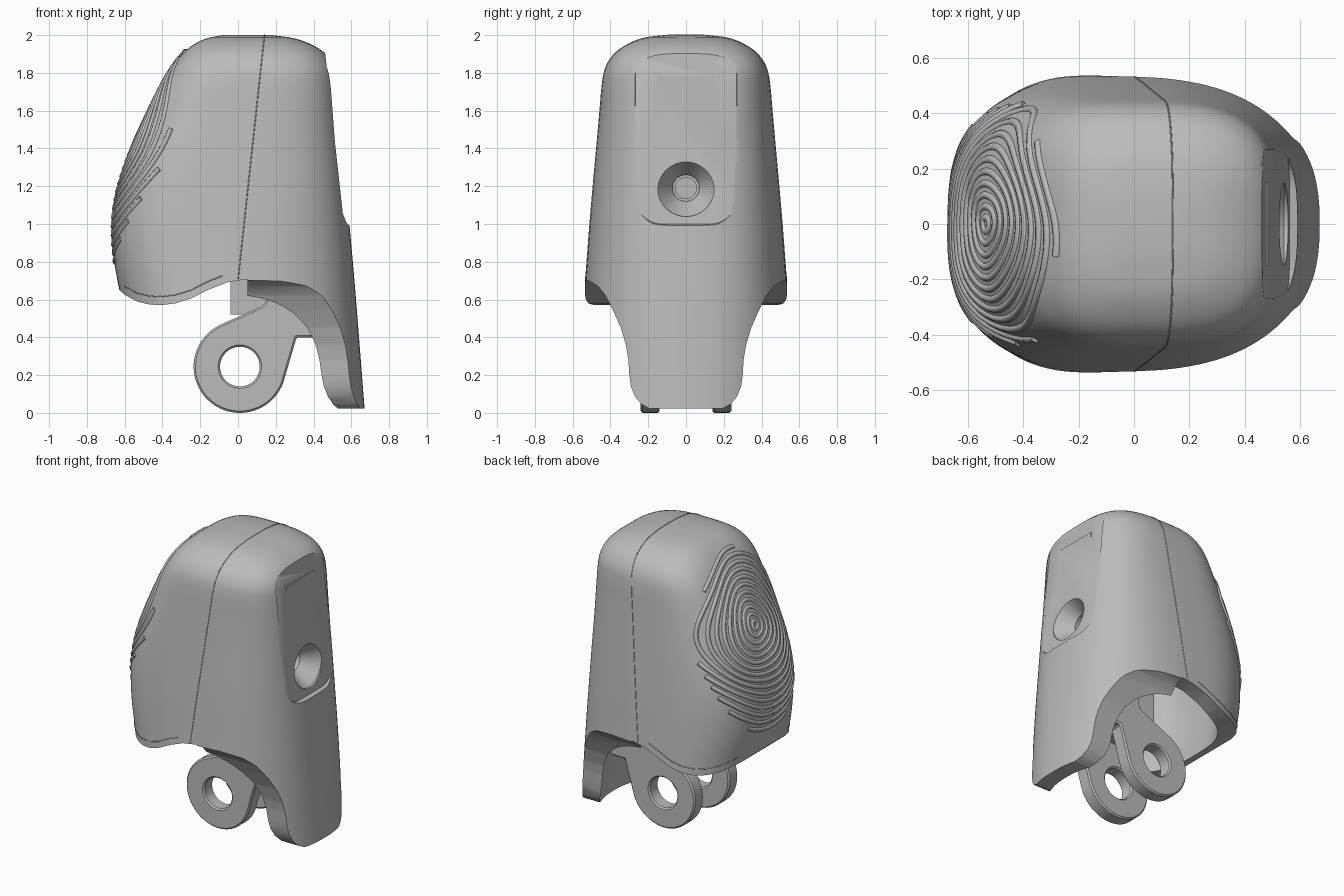
import bpy
import bmesh
import math
from mathutils import Vector

if "Cube" in bpy.data.objects:
    bpy.data.objects.remove(bpy.data.objects["Cube"])

grey = bpy.data.materials.new("plain grey")
grey.use_nodes = True
grey.diffuse_color = (0.5, 0.5, 0.5, 1)
grey.node_tree.nodes["Principled BSDF"].inputs["Base Color"].default_value = (0.5, 0.5, 0.5, 1)

# Body profile: height, back edge, front edge, half width
PROFILE = [
    (0.0, -.55, .672, .58), (0.6, -.62, .625, .54), (0.8, -.655, .608, .525),
    (1.0, -.665, .59, .51), (1.2, -.635, .573, .493), (1.4, -.565, .555, .475),
    (1.6, -.475, .54, .457), (1.75, -.4, .527, .443), (1.83, -.35, .51, .425),
    (1.9, -.295, .465, .38), (1.95, -.235, .39, .31), (1.985, -.16, .29, .22),
    (2.0, -.08, .18, .1)]


def slope(i, k):
    a, b = PROFILE[max(i - 1, 0)], PROFILE[min(i + 1, len(PROFILE) - 1)]
    return (b[k] - a[k]) / (b[0] - a[0])


def section(z):
    """Back x, front x, half width, centre x and squareness at a height."""
    z = min(max(z, 0), 2)
    i = 0
    while i < len(PROFILE) - 2 and PROFILE[i + 1][0] < z:
        i += 1
    p, q = PROFILE[i], PROFILE[i + 1]
    h = q[0] - p[0]
    u = (z - p[0]) / h
    s = u * u * (3 - 2 * u)
    vals = [p[k] * (1 - s) + q[k] * s
            + h * u * (1 - u) * ((1 - u) * slope(i, k) - u * slope(i + 1, k))
            for k in (1, 2, 3)]
    centre = -0.1 + 0.15 * (z / 2) ** 3
    return (*vals, centre, 2.4 + 0.4 * z)


def back_x(y, z):
    xl, xr, w, c, n = section(z)
    return c - (c - xl) * max(0, 1 - (abs(y) / w) ** n) ** (1 / n)


def side_y(x, z):
    xl, xr, w, c, n = section(z)
    f = (x - c) / ((xr - c) if x > c else (c - xl))
    return w * max(0, 1 - abs(f) ** n) ** (1 / n)


def add_object(name, mesh):
    ob = bpy.data.objects.new(name, mesh)
    bpy.context.scene.collection.objects.link(ob)
    if not mesh.materials:
        mesh.materials.append(grey)
    return ob


def from_rings(name, rings):
    """Closed solid skinned through equal-length rings of points."""
    bm = bmesh.new()
    loops = [[bm.verts.new(p) for p in ring] for ring in rings]
    for a, b in zip(loops, loops[1:]):
        for j in range(len(a)):
            k = (j + 1) % len(a)
            bm.faces.new((a[j], a[k], b[k], b[j]))
    bm.faces.new(loops[0])
    bm.faces.new(loops[-1])
    bmesh.ops.recalc_face_normals(bm, faces=bm.faces)
    mesh = bpy.data.meshes.new(name)
    bm.to_mesh(mesh)
    bm.free()
    return add_object(name, mesh)


def loft(name, z0, z1, inset, rows=64, sides=128):
    rings = []
    for i in range(rows + 1):
        z = z0 + (z1 - z0) * (1 - (1 - i / rows) ** 1.5)
        xl, xr, w, c, n = section(z)
        ring = []
        for j in range(sides):
            t = math.tau * (j + 0.5) / sides
            cs, sn = math.cos(t), math.sin(t)
            a = (xr if cs > 0 else 2 * c - xl) - c - inset
            ring.append((c + a * math.copysign(abs(cs) ** (2 / n), cs),
                         (w - inset) * math.copysign(abs(sn) ** (2 / n), sn), z))
        rings.append(ring)
    return from_rings(name, rings)


def prism_x(name, outline, x0, x1):
    return from_rings(name, [[(x, y, z) for y, z in outline] for x in (x0, x1)])


def prism_y(name, outline, y0, y1):
    return from_rings(name, [[(x, y, z) for x, z in outline] for y in (y0, y1)])


def circle(r, u, v, n=64):
    return [(u + r * math.cos(math.tau * i / n), v + r * math.sin(math.tau * i / n))
            for i in range(n)]


def bake(ob):
    bpy.context.view_layer.update()
    graph = bpy.context.evaluated_depsgraph_get()
    mesh = bpy.data.meshes.new_from_object(ob.evaluated_get(graph))
    ob.modifiers.clear()
    ob.data = mesh


def combine(ob, other, operation="DIFFERENCE"):
    mod = ob.modifiers.new("cut", "BOOLEAN")
    mod.operation, mod.solver, mod.object = operation, "EXACT", other
    bake(ob)
    bpy.data.objects.remove(other)


def smooth(ob, angle=0.6):
    ob.data.shade_smooth()
    ob.data.set_sharp_from_angle(angle=angle)


def strands(name, paths, radius):
    """Thin round beads following lists of points."""
    curve = bpy.data.curves.new(name, "CURVE")
    curve.dimensions = "3D"
    curve.bevel_depth, curve.bevel_resolution = radius, 1
    curve.use_fill_caps = True
    for path in paths:
        spline = curve.splines.new("POLY")
        spline.points.add(len(path) - 1)
        for point, co in zip(spline.points, path):
            point.co = (*co, 1)
    temp = add_object(name + "_path", curve)
    bpy.context.view_layer.update()
    graph = bpy.context.evaluated_depsgraph_get()
    mesh = bpy.data.meshes.new_from_object(temp.evaluated_get(graph))
    bpy.data.objects.remove(temp)
    smooth(add_object(name, mesh), 1.2)


# Hollow shell
shell = loft("shell", 0, 2, 0)
combine(shell, loft("cavity", -0.1, 1.7, 0.11))

# Lower edge: front tab with arched shoulders, and a wavy back rim
half = [(.7, .708), (.56, .706), (.51, .698), (.465, .67), (.425, .62), (.385, .54),
        (.345, .45), (.318, .36), (.305, .28), (.3, .2), (.292, .14), (.27, .085),
        (.235, .045), (.19, .022)]
tab = half + [(-y, z) for y, z in reversed(half)]
combine(shell, prism_x("tab_cutter", tab + [(-.7, -.5), (.7, -.5)], 0.04, 1))
rim = [(-1, .75), (-.66, .68), (-.6, .625), (-.53, .588), (-.47, .574), (-.41, .57),
       (-.33, .58), (-.25, .605), (-.15, .655), (-.05, .693), (.05, .708)]
combine(shell, prism_y("rim_cutter", rim + [(.05, -.5), (-1, -.5)], -1, 1))


# Rounded flat recess on the front
def slot(hw, z0, r=0.14):
    arc = [(hw - r + r * math.sin(a), z0 + r - r * math.cos(a))
           for a in [math.pi / 2 * i / 10 for i in range(11)]]
    right = arc + [(hw, 2.2)]
    return right + [(-y, z) for y, z in reversed(right)]


floor = [(0.55 - 0.11 * (z - 1.1), y, z) for y, z in slot(.267, 1.0)]
mouth = [(0.61 - 0.11 * (z - 1.1), y, z) for y, z in slot(.283, .985)]
outer = [(1, y, z) for y, z in slot(.283, .985)]
combine(shell, from_rings("recess_cutter", [floor, mouth, outer]))

# Inner core with a countersunk screw hole
core = prism_x("core", [(-.15, .52), (.15, .52), (.15, 1.78), (-.15, 1.78)], -.04, .48)
combine(shell, core, "UNION")
hole = [(0.3, .055), (0.4, .055), (0.4, .07), (0.43, .07), (0.541, .15), (0.7, .15)]
combine(shell, from_rings("screw_cutter",
                          [[(x, y, z) for y, z in circle(r, 0, 1.19)] for x, r in hole]))
smooth(shell)

# Pair of hinge prongs
cx, cz, radius = 0.01, 0.245, 0.245
arc = [(cx + radius * math.cos(a), cz + radius * math.sin(a))
       for a in [math.radians(114 + 226 * i / 40) for i in range(41)]]
outline = [(.15, 1.4), (.15, .6), (.142, .578), (.12, .562)] + arc + [
    (.31, .4), (.42, .4), (.42, 1.4)]
for side, name in ((1, "left_prong"), (-1, "right_prong")):
    prong = prism_y(name, outline, side * .14, side * .24)
    combine(prong, prism_y("pin_cutter", circle(.105, cx, cz), -1, 1))
    bevel = prong.modifiers.new("edge", "BEVEL")
    bevel.width, bevel.segments, bevel.limit_method = 0.01, 1, "ANGLE"
    bake(prong)
    smooth(prong)

# Swirled grip ridges on the back
ridges = []
for k in range(18):
    r = 0.025 + 0.041 * k
    run = []
    for i in range(145):
        t = math.tau * i / 144 + math.pi
        rr = r * (1 + 0.05 * math.sin(3 * t + 7 * r))
        y, z = rr * math.sin(t), 1.47 + rr * math.cos(t)
        if (y / 0.43) ** 2 + ((z - 1.35) / 0.58) ** 2 < 1:
            run.append(Vector((back_x(y, z) + 0.007, y, z)))
        else:
            if len(run) > 3:
                ridges.append(run)
            run = []
    if len(run) > 3:
        ridges.append(run)
strands("grip_ridges", ridges, 0.016)

# Seam of the back cover, over the top and along the rim
seam = []
for i in range(61):
    z = 0.71 + 1.29 * (1 - (1 - i / 60) ** 2)
    x = 0.0 + 0.14 * (z - 0.7) / 1.3
    seam.append((x, side_y(x, z), z))
seam += [(x, -y, z) for x, y, z in reversed(seam)]
edges = []
for s in (1, -1):
    line = []
    for (x0, z0), (x1, z1) in zip(rim[2:], rim[3:-1]):
        for u in (0, 0.33, 0.67):
            x, z = x0 + (x1 - x0) * u, z0 + (z1 - z0) * u + 0.045
            line.append((x, s * side_y(x, z), z))
    edges.append(line)
strands("cover_seam", [seam] + edges, 0.003)
